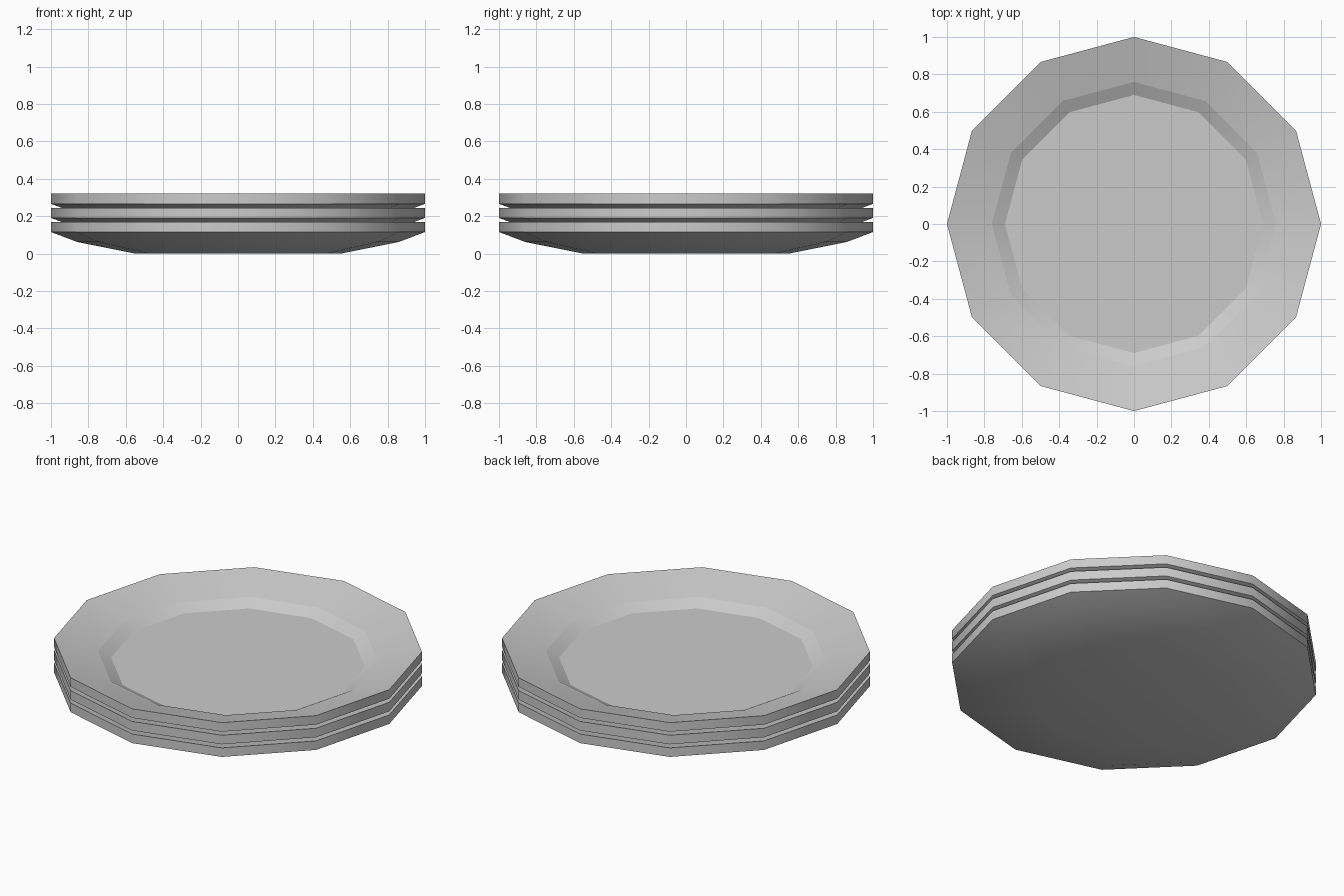
import bpy
import bmesh
from math import cos, sin, pi

if "Cube" in bpy.data.objects:
    bpy.data.objects.remove(bpy.data.objects["Cube"], do_unlink=True)

SIDES = 12
PITCH = 0.0755  # height step between nested plates

# Plate section from the underside, round the rim, to the floor:
# radius, height, crisp ring edge
SECTION = [
    (0.55, 0.0, False),
    (0.86, 0.062, False),
    (1.0, 0.115, True),
    (1.0, 0.169, True),
    (0.76, 0.102, True),
    (0.69, 0.066, True),
]

# Glazed ceramic colour
ceramic = bpy.data.materials.new("grey_ceramic")
ceramic.use_nodes = True
grey = (0.6, 0.6, 0.6, 1)
ceramic.diffuse_color = grey
ceramic.node_tree.nodes["Principled BSDF"].inputs["Base Color"].default_value = grey


def make_plate(name, z):
    bm = bmesh.new()
    rings = []
    for radius, height, _ in SECTION:
        angles = [2 * pi * i / SIDES for i in range(SIDES)]
        rings.append([bm.verts.new((radius * cos(a), radius * sin(a), height))
                      for a in angles])

    # Walls between neighbouring rings
    for low, high in zip(rings, rings[1:]):
        for i in range(SIDES):
            j = (i + 1) % SIDES
            bm.faces.new((low[i], low[j], high[j], high[i]))

    # Foot and eating surface
    bm.faces.new(rings[0][::-1])
    bm.faces.new(rings[-1])
    bmesh.ops.recalc_face_normals(bm, faces=bm.faces)

    # Smooth around the plate, crisp along the rim and well
    for face in bm.faces:
        face.smooth = True
    for ring, (_, _, crisp) in zip(rings, SECTION):
        for i in range(SIDES):
            bm.edges.get((ring[i], ring[(i + 1) % SIDES])).smooth = not crisp

    mesh = bpy.data.meshes.new(name)
    bm.to_mesh(mesh)
    bm.free()
    mesh.materials.append(ceramic)
    plate = bpy.data.objects.new(name, mesh)
    plate.location.z = z
    bpy.context.collection.objects.link(plate)


# Stack of plates
for level, name in enumerate(("bottom_plate", "middle_plate", "top_plate")):
    make_plate(name, level * PITCH)
